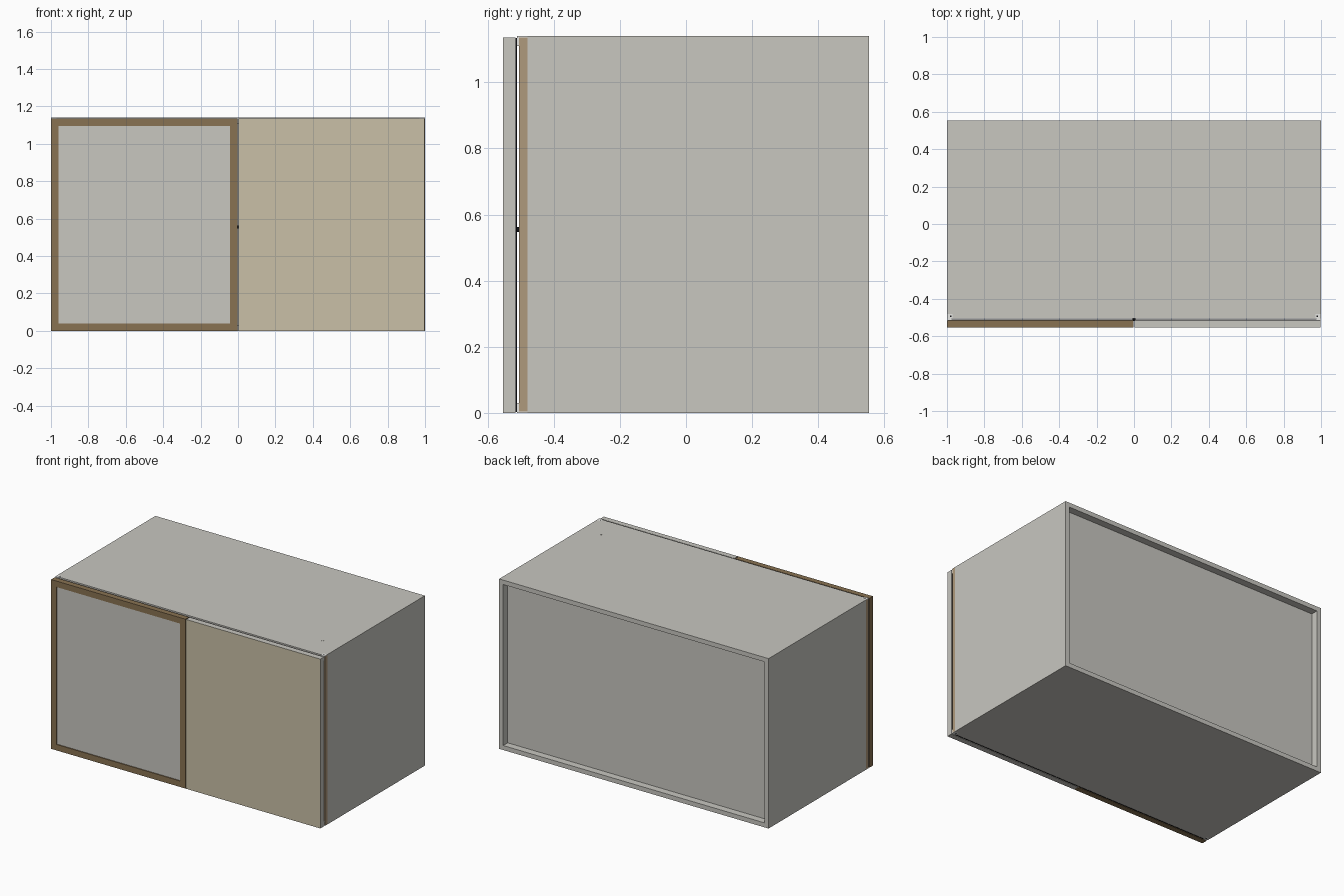
import bpy, bmesh, math

if "Cube" in bpy.data.objects:
    bpy.data.objects.remove(bpy.data.objects["Cube"])


def mat(name, rgb):
    m = bpy.data.materials.new(name)
    m.diffuse_color = (*rgb, 1)
    m.use_nodes = True
    m.node_tree.nodes["Principled BSDF"].inputs["Base Color"].default_value = m.diffuse_color
    return m


GREY = mat("warm_grey", (0.58, 0.57, 0.53))
BEIGE = mat("beige", (0.59, 0.53, 0.39))
BROWN = mat("dark_brown", (0.25, 0.17, 0.084))
TAN = mat("tan", (0.43, 0.32, 0.20))
BLACK = mat("black", (0.005, 0.005, 0.006))
WHITE = mat("off_white", (0.85, 0.85, 0.82))


def box(name, x, y, z, m, front=None):
    """Box from (min, max) ranges; optional second material on its front face."""
    bm = bmesh.new()
    bmesh.ops.create_cube(bm, size=1)
    for v in bm.verts:
        v.co = [r[0] + (c + 0.5) * (r[1] - r[0]) for c, r in zip(v.co, (x, y, z))]
    bm.normal_update()
    me = bpy.data.meshes.new(name)
    me.materials.append(m)
    if front:
        me.materials.append(front)
        for f in bm.faces:
            f.material_index = int(f.normal.y < -0.9)
    bm.to_mesh(me)
    bm.free()
    ob = bpy.data.objects.new(name, me)
    bpy.context.collection.objects.link(ob)
    return ob


H, T = 1.14, 0.03          # cabinet height, board thickness
FRONT, BACK = -0.505, 0.553
DOOR_F, DOOR_B = -0.553, -0.516
DH = 1.136                 # door height


def side_x(s, a, b):
    return tuple(sorted((s * a, s * b)))


# carcass boards
box("top_board", (-1 + T, 1 - T), (FRONT, BACK), (H - T, H), GREY)
box("bottom_board", (-1 + T, 1 - T), (FRONT, BACK), (0, T), GREY)
box("back_panel", (-1 + T, 1 - T), (0.485, 0.505), (T, H - T), GREY)
for s, n in ((-1, "left"), (1, "right")):
    xs = side_x(s, 1 - T, 1)
    box(n + "_side_board", xs, (-0.48, BACK), (0, H), GREY)
    # front edge post with small hinge caps at both ends
    box(n + "_edge_post", xs, (FRONT, -0.48), (0.004, H - 0.004), TAN)
    for z, e in ((0, "bottom"), (H - 0.004, "top")):
        box(f"{n}_{e}_hinge_cap", xs, (FRONT, -0.48), (z, z + 0.004), WHITE)
        zz = (z, z + 0.03) if e == "bottom" else (H - 0.03, H)
        box(f"{n}_{e}_hinge_plate", side_x(s, 0.972, 0.996),
            (-0.512, FRONT), zz, WHITE)
        box(f"{n}_{e}_hinge_pin", side_x(s, 0.976, 0.984),
            (-0.497, -0.489), (z - 0.0005, z + 0.0045), BLACK)
    # gasket behind each door
    box(n + "_door_gasket", side_x(s, 0.004, 0.997), (DOOR_B, -0.511),
        (0.003, DH - 0.002), BLACK)

# left door: brown frame around a grey panel
X0, X1, W = -1.0, -0.003, 0.04
for n, x in (("left", (X0, X0 + W)), ("right", (X1 - W, X1))):
    box("frame_stile_" + n, x, (DOOR_F, DOOR_B), (0, DH), BROWN)
for n, z in (("bottom", (0, W)), ("top", (DH - W, DH))):
    box("frame_rail_" + n, (X0 + W, X1 - W), (DOOR_F, DOOR_B), z, BROWN)
box("framed_door_panel", (X0 + W, X1 - W), (DOOR_F + 0.006, DOOR_B - 0.004),
    (W, DH - W), GREY)

# right door: grey slab with beige front
box("plain_door", (0.003, 0.998), (DOOR_F, DOOR_B), (0, DH), GREY, BEIGE)

# latch between the doors
box("latch", (-0.008, 0.008), (-0.518, FRONT), (0.547, 0.563), BLACK)

# small flush cap on the top
bpy.ops.mesh.primitive_cylinder_add(vertices=16, radius=0.01, depth=0.002,
                                    location=(0.86, -0.33, H))
cap = bpy.context.object
cap.name = "top_plug"
cap.data.materials.append(GREY)
